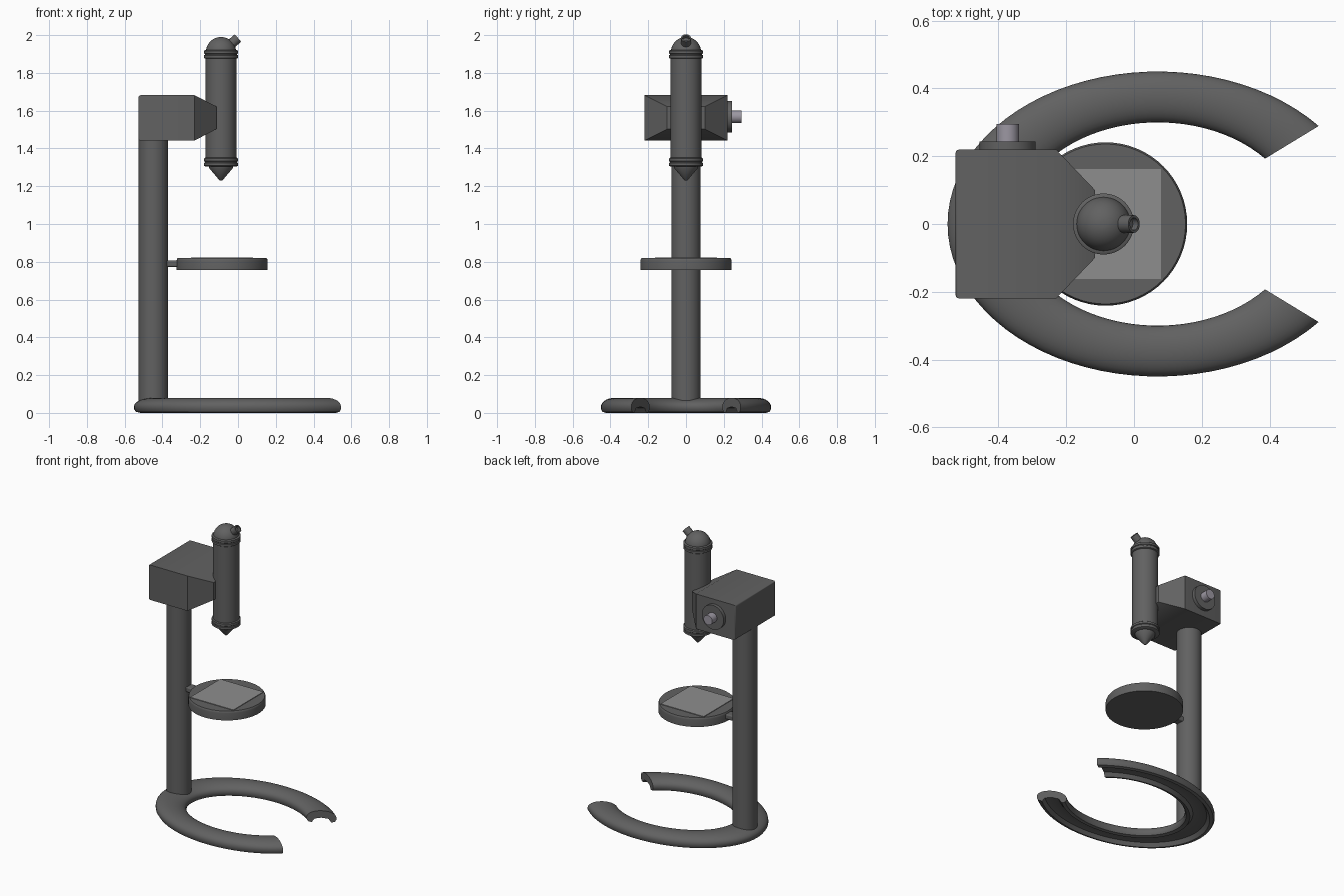
import bpy, bmesh
from math import sin, cos, pi, radians
from mathutils import Vector

if "Cube" in bpy.data.objects:
    bpy.data.objects.remove(bpy.data.objects["Cube"])


def material(name, rgb):
    m = bpy.data.materials.new(name)
    m.diffuse_color = (*rgb, 1)
    m.use_nodes = True
    m.node_tree.nodes["Principled BSDF"].inputs["Base Color"].default_value = m.diffuse_color
    return m


DARK = material("dark_grey", (0.12, 0.12, 0.12))
LIGHT = material("light_grey", (0.27, 0.27, 0.27))
METAL = material("metal", (0.33, 0.31, 0.36))


def finish(name, bm, mat=DARK, smooth=True, bevel=0):
    bmesh.ops.recalc_face_normals(bm, faces=bm.faces)
    me = bpy.data.meshes.new(name)
    bm.to_mesh(me)
    bm.free()
    ob = bpy.data.objects.new(name, me)
    bpy.context.collection.objects.link(ob)
    me.materials.append(mat)
    if bevel:
        b = ob.modifiers.new("bevel", "BEVEL")
        b.width, b.segments = bevel, 3
    if smooth:
        bpy.ops.object.select_all(action="DESELECT")
        ob.select_set(True)
        bpy.context.view_layer.objects.active = ob
        bpy.ops.object.shade_smooth_by_angle(angle=radians(35))
    return ob


def lathe(name, profile, loc, axis=(0, 0, 1), mat=DARK, n=48):
    """Revolve (radius, height) points around an axis through loc."""
    bm = bmesh.new()
    rot = Vector((0, 0, 1)).rotation_difference(Vector(axis))
    rings = []
    for r, h in profile:
        rings.append([bm.verts.new(Vector(loc) + rot @ Vector(
            (r * cos(2 * pi * i / n), r * sin(2 * pi * i / n), h))) for i in range(n)])
    for a, b in zip(rings, rings[1:]):
        for i in range(n):
            j = (i + 1) % n
            bm.faces.new((a[i], a[j], b[j], b[i]))
    bm.faces.new(rings[0])
    bm.faces.new(rings[-1])
    return finish(name, bm, mat)


def box(name, lo, hi, mat=DARK, bevel=0):
    bm = bmesh.new()
    bmesh.ops.create_cube(bm, size=1)
    for v in bm.verts:
        v.co = [(a + b) / 2 + c * (b - a) for a, b, c in zip(lo, hi, v.co)]
    return finish(name, bm, mat, False, bevel)


# Horseshoe base: domed section with a grooved underside, swept and stretched in x
section = [(-0.05, 0), (-0.068, 0.006), (-0.075, 0.02)]
section += [(-0.075 * cos(t), 0.035 + 0.045 * sin(t)) for t in [pi * i / 14 for i in range(15)]]
section += [(0.075, 0.02), (0.068, 0.006), (0.05, 0), (0.035, 0.025), (0, 0.032), (-0.035, 0.025)]
bm = bmesh.new()
rings = []
for i in range(65):
    a = radians(40 + 280 * i / 64)
    rings.append([bm.verts.new((0.07 + 1.378 * (0.375 + r) * cos(a), (0.375 + r) * sin(a), z))
                  for r, z in section])
m = len(section)
for p, q in zip(rings, rings[1:]):
    for i in range(m):
        bm.faces.new((p[i], p[(i + 1) % m], q[(i + 1) % m], q[i]))
bm.faces.new(rings[0])
bm.faces.new(rings[-1])
finish("horseshoe_base", bm)

# Column
lathe("column", [(0.078, 0.04), (0.078, 1.45)], (-0.448, 0, 0))

# Head block with tapered front
bm = bmesh.new()
loops = []
for x, y, z in [(-0.527, 0.22, 0.12), (-0.23, 0.22, 0.12), (-0.115, 0.10, 0.06)]:
    loops.append([bm.verts.new((x, sy * y, 1.562 + sz * z))
                  for sy, sz in [(-1, -1), (1, -1), (1, 1), (-1, 1)]])
for p, q in zip(loops, loops[1:]):
    for i in range(4):
        j = (i + 1) % 4
        bm.faces.new((p[i], p[j], q[j], q[i]))
bm.faces.new(loops[-1])
back = bm.faces.new(loops[0])
bmesh.ops.bevel(bm, geom=list(back.edges), offset=0.012, segments=3, profile=0.5, affect="EDGES")
finish("head_block", bm)

# Focus knob
knob = (-0.373, 0.215, 1.568)
lathe("knob_plate", [(0.083, 0), (0.083, 0.028)], knob, (0, 1, 0))
lathe("knob_shaft", [(0.033, 0.02), (0.033, 0.08)], knob, (0, 1, 0), METAL)

# Optical tube, collars, cap and objective
TUBE = (-0.09, 0, 0)
lathe("tube", [(0.082, 1.31), (0.082, 1.915)], TUBE)
for name, z in [("lower_collar", 1.305), ("upper_collar", 1.875)]:
    lathe(name, [(0.084, z), (0.09, z + 0.004), (0.09, z + 0.018), (0.086, z + 0.021),
                 (0.086, z + 0.025), (0.09, z + 0.028), (0.09, z + 0.042), (0.084, z + 0.046)], TUBE)
lathe("dome_cap", [(0.08, 1.90)] + [(0.08 * cos(t), 1.91 + 0.08 * sin(t))
                                    for t in [pi / 2 * i / 13 for i in range(13)]], TUBE)
lathe("objective", [(0.064, 1.31), (0.062, 1.295), (0.012, 1.236), (0.005, 1.23)], TUBE)

# Angled hollow eyepiece
lathe("eyepiece", [(0.026, 0), (0.026, 0.05), (0.018, 0.05), (0.018, 0.03)],
      (-0.038, 0, 1.952), (0.76, 0, 0.65), n=32)

# Stage, slide plate and bracket
lathe("stage", [(0.241, 0.757), (0.241, 0.806), (0.24, 0.812), (0.236, 0.819)],
      (-0.084, 0, 0), n=64)
box("slide_plate", (-0.249, -0.163, 0.80), (0.079, 0.163, 0.823), LIGHT)
box("stage_bracket", (-0.40, -0.03, 0.773), (-0.30, 0.03, 0.808), bevel=0.008)
